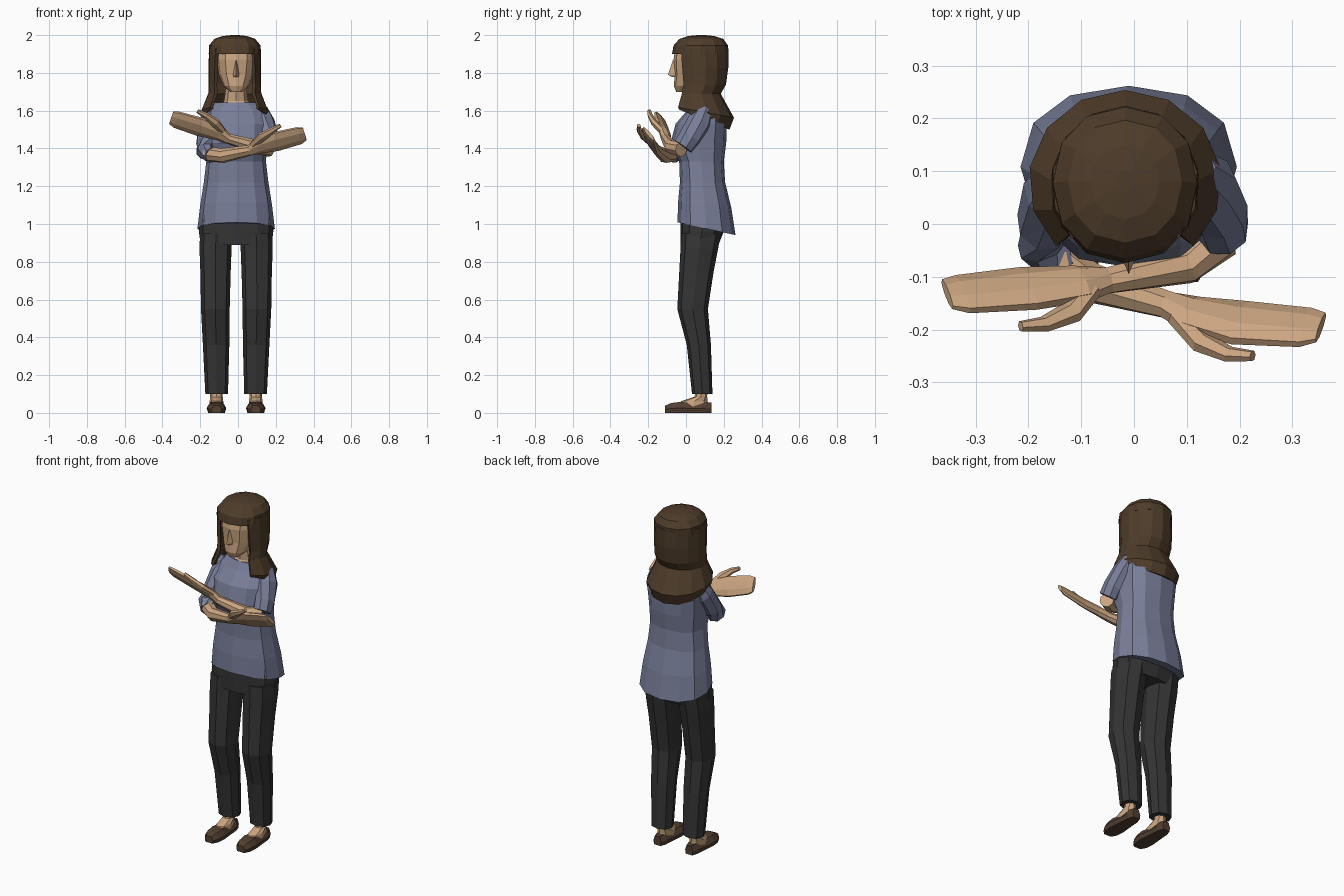
import bpy, bmesh
from math import sin, cos, pi, radians, copysign
from mathutils import Vector

CX = -0.01  # body centre line


def material(name, rgb):
    m = bpy.data.materials.new(name)
    m.diffuse_color = (*rgb, 1)
    return m


SKIN = material("skin", (0.60, 0.38, 0.22))
HAIR = material("hair", (0.076, 0.045, 0.023))
SHIRT = material("shirt", (0.19, 0.21, 0.32))
CLOTH = material("dark_cloth", (0.035, 0.035, 0.036))
LEATHER = material("leather", (0.085, 0.05, 0.03))


def loft(name, rings, mat, closed=True):
    """Skin a list of equal-length point rings; open strips get thickness."""
    bm = bmesh.new()
    rows = [[bm.verts.new(p) for p in r] for r in rings]
    n = len(rows[0])
    for a, b in zip(rows, rows[1:]):
        for i in range(n if closed else n - 1):
            j = (i + 1) % n
            bm.faces.new((a[i], a[j], b[j], b[i]))
    if closed:
        bm.faces.new(rows[0])
        bm.faces.new(rows[-1])
    bmesh.ops.recalc_face_normals(bm, faces=bm.faces)
    me = bpy.data.meshes.new(name)
    bm.to_mesh(me)
    bm.free()
    me.materials.append(mat)
    ob = bpy.data.objects.new(name, me)
    bpy.context.collection.objects.link(ob)
    if not closed:
        s = ob.modifiers.new("thickness", 'SOLIDIFY')
        s.thickness, s.offset = 0.018, 0
    return ob


def ring(z, front, back, rx, x=CX, tilt=0.0, n=12, e=1.0, gap=0):
    """Horizontal oval from y=front to y=back; gap (degrees) opens it at the front."""
    cy, ry = (front + back) / 2, (back - front) / 2
    g = radians(gap)
    pts = []
    for i in range(n):
        a = g + (2 * pi - 2 * g) * i / (n - 1 if gap else n)
        s, c = (copysign(abs(v) ** e, v) for v in (sin(a), cos(a)))
        pts.append((x + rx * s, cy - ry * c, z + tilt * -ry * c))
    return pts


def sweep(name, path, mat, wide=(0, -0.6, 0.8), n=8):
    """Tube along (x, y, z, half width, half thickness)."""
    ps = [Vector(p[:3]) for p in path]
    rings = []
    for i, p in enumerate(path):
        t = (ps[min(i + 1, len(ps) - 1)] - ps[max(i - 1, 0)]).normalized()
        u = Vector(wide)
        u = (u - t * u.dot(t)).normalized()
        v = t.cross(u)
        rings.append([ps[i] + u * p[3] * cos(2 * pi * (k + .5) / n)
                      + v * p[4] * sin(2 * pi * (k + .5) / n) for k in range(n)])
    return loft(name, rings, mat)


# Shirt body: hem, waist, chest, shoulders, neckline
loft("shirt", [
    ring(0.975, -0.045, 0.262, 0.205, tilt=-0.22, e=0.88),
    ring(1.10, -0.042, 0.240, 0.190, tilt=-0.1, e=0.85),
    ring(1.22, -0.032, 0.207, 0.171, e=0.85),
    ring(1.33, -0.036, 0.200, 0.158, e=0.82),
    ring(1.43, -0.082, 0.213, 0.165, e=0.80),
    ring(1.53, -0.055, 0.215, 0.172, e=0.80),
    ring(1.60, 0.005, 0.195, 0.160, e=0.85),
    ring(1.642, 0.030, 0.160, 0.115)], SHIRT)

# Trousers: hips plus a pair of legs
loft("trouser_hips", [ring(0.89, -0.028, 0.172, 0.188, e=0.8),
                      ring(0.96, -0.03, 0.20, 0.197, e=0.8),
                      ring(1.05, -0.03, 0.20, 0.19, e=0.8)], CLOTH)
for side, word in ((-1, "right"), (1, "left")):
    def at(d): return CX + side * d
    loft(f"trouser_leg_{word}", [
        ring(z, f, b, r, x=at(d), n=8, e=0.85) for z, f, b, d, r in (
            (0.10, 0.032, 0.140, 0.103, 0.060), (0.36, 0.004, 0.132, 0.106, 0.070),
            (0.55, -0.046, 0.116, 0.110, 0.076), (0.74, -0.036, 0.145, 0.109, 0.080),
            (0.87, -0.029, 0.170, 0.109, 0.085), (0.95, -0.026, 0.185, 0.106, 0.085))], CLOTH)
    # Ankle and instep
    loft(f"foot_{word}", [ring(0.03, -0.05, 0.12, 0.038, x=at(0.104), n=8),
                          ring(0.062, -0.025, 0.115, 0.036, x=at(0.104), n=8),
                          ring(0.085, 0.045, 0.112, 0.033, x=at(0.104), n=8),
                          ring(0.14, 0.055, 0.115, 0.033, x=at(0.104), n=8)], SKIN)
    # Flat shoe, lofted from toe to heel
    loft(f"shoe_{word}", [
        [(at(0.104) + w * k, y, h * q) for k, q in
         ((-.85, 0), (.85, 0), (1, .45), (.62, 1), (-.62, 1), (-1, .45))]
        for y, w, h in ((-0.11, 0.027, 0.038), (-0.08, 0.046, 0.052), (-0.03, 0.052, 0.058),
                        (0.04, 0.044, 0.050), (0.10, 0.039, 0.056), (0.135, 0.025, 0.054))], LEATHER)

# Sleeves
sweep("sleeve_right", [(-0.13, 0.10, 1.60, .045, .05), (-0.155, 0.06, 1.53, .065, .055),
                       (-0.17, 0.0, 1.43, .06, .053), (-0.172, -0.035, 1.385, .055, .05),
                       (-0.14, -0.075, 1.365, .045, .045)], SHIRT, wide=(0, 1, 0.3))
sweep("sleeve_left", [(0.11, 0.10, 1.60, .045, .05), (0.14, 0.07, 1.54, .065, .055),
                      (0.163, 0.02, 1.46, .06, .053), (0.168, -0.015, 1.41, .055, .05)],
      SHIRT, wide=(0, 1, 0.3))

# Crossed forearms running into flat open hands, with thumbs
sweep("forearm_hand_right", [
    (-0.165, -0.055, 1.372, .04, .04), (-0.08, -0.112, 1.362, .04, .038),
    (0.06, -0.152, 1.390, .030, .026), (0.11, -0.17, 1.413, .048, .024),
    (0.20, -0.187, 1.437, .064, .020), (0.325, -0.196, 1.468, .058, .016),
    (0.354, -0.196, 1.477, .044, .010)], SKIN)
sweep("thumb_right", [(0.08, -0.175, 1.42, .02, .018), (0.13, -0.225, 1.463, .026, .018),
                      (0.18, -0.247, 1.495, .017, .014), (0.225, -0.250, 1.522, .011, .01)], SKIN, n=6)
sweep("forearm_hand_left", [
    (0.17, -0.025, 1.395, .04, .04), (0.10, -0.078, 1.408, .038, .036),
    (-0.05, -0.107, 1.452, .028, .025), (-0.10, -0.113, 1.482, .048, .024),
    (-0.20, -0.122, 1.514, .062, .020), (-0.325, -0.133, 1.552, .056, .016),
    (-0.354, -0.133, 1.562, .044, .010)], SKIN)
sweep("thumb_left", [(-0.08, -0.125, 1.49, .02, .018), (-0.12, -0.168, 1.535, .026, .018),
                     (-0.17, -0.190, 1.575, .017, .014), (-0.215, -0.194, 1.598, .011, .01)], SKIN, n=6)

# Neck, head and nose
loft("neck", [ring(1.60, 0.005, 0.17, 0.11, n=8), ring(1.65, 0.035, 0.145, 0.065, n=8),
              ring(1.76, 0.025, 0.13, 0.048, n=8)], SKIN)
loft("head", [ring(z, f, b, r, e=0.85) for z, f, b, r in (
    (1.70, -0.052, 0.03, 0.032), (1.73, -0.064, 0.10, 0.066), (1.79, -0.060, 0.15, 0.092),
    (1.87, -0.066, 0.18, 0.104), (1.94, -0.055, 0.18, 0.10))], SKIN)
loft("nose", [[(CX - w, -0.055, z), (CX, y, z), (CX + w, -0.055, z)] for w, y, z in
              ((0.014, -0.075, 1.778), (0.017, -0.095, 1.79), (0.007, -0.07, 1.865))], SKIN)

# Hair: cap with fringe, then a fall that is open at the face and flares at the shoulders
HX = -0.017
loft("hair_cap", [ring(z, f, b, r, x=HX, tilt=t, e=0.92) for z, f, b, r, t in (
    (1.90, -0.074, 0.222, 0.138, 0), (1.945, -0.066, 0.222, 0.137, 0),
    (1.98, -0.035, 0.197, 0.108, 0), (1.995, 0.01, 0.15, 0.065, 0),
    (2.0, 0.06, 0.10, 0.02, 0))], HAIR)
loft("hair_fall", [ring(z, f, b, r, x=HX, tilt=t, n=11, gap=g) for z, f, b, r, t, g in (
    (1.93, -0.066, 0.215, 0.130, 0, 46), (1.83, -0.062, 0.215, 0.132, 0, 48),
    (1.74, -0.055, 0.203, 0.132, 0, 50), (1.69, -0.055, 0.175, 0.134, 0, 48),
    (1.595, -0.085, 0.245, 0.174, -0.2, 45), (1.565, -0.075, 0.222, 0.166, -0.42, 45))],
    HAIR, closed=False)
